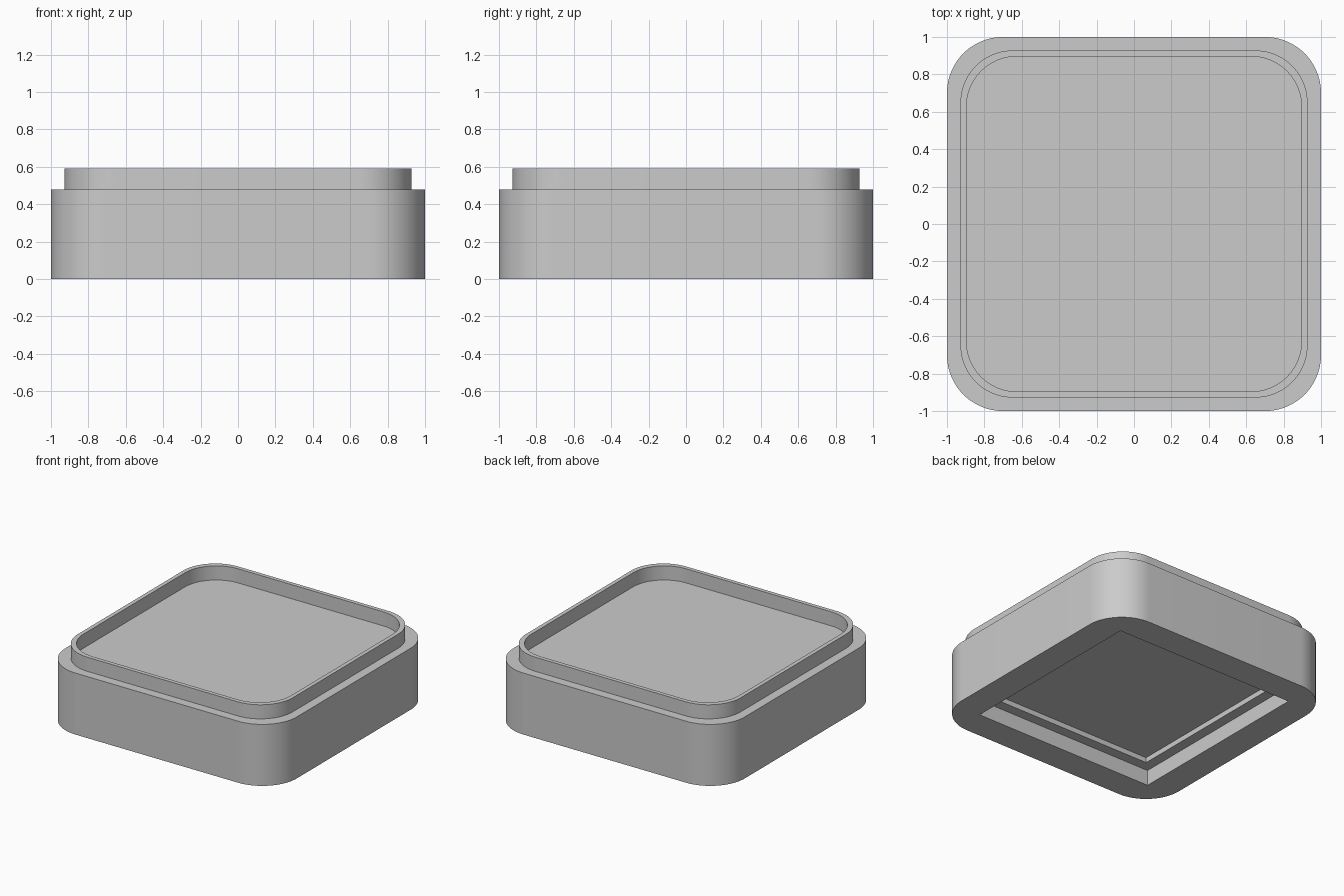
import bpy
import bmesh
import math

cube = bpy.data.objects.get("Cube")
if cube:
    bpy.data.objects.remove(cube, do_unlink=True)

ARC_STEPS = 24

grey = bpy.data.materials.new("plain_grey")
grey.use_nodes = True
grey.diffuse_color = (0.6, 0.6, 0.6, 1)
grey.node_tree.nodes["Principled BSDF"].inputs["Base Color"].default_value = grey.diffuse_color


def rounded_square(bm, half, radius, z):
    """Ring of vertices; a zero radius gives sharp corners."""
    ring = []
    for corner in range(4):
        mid = math.radians(45 + 90 * corner)
        cx = math.copysign(half - radius, math.cos(mid))
        cy = math.copysign(half - radius, math.sin(mid))
        for i in range(ARC_STEPS + 1):
            a = math.pi / 2 * (corner + i / ARC_STEPS)
            ring.append(bm.verts.new((cx + radius * math.cos(a), cy + radius * math.sin(a), z)))
    return ring


def loft(name, sections, capped):
    """Join a chain of (half width, corner radius, height) sections into a shell."""
    bm = bmesh.new()
    rings = [rounded_square(bm, *s) for s in sections]
    for a, b in zip(rings, rings[1:]):
        for i in range(len(a)):
            j = (i + 1) % len(a)
            bm.faces.new((a[i], a[j], b[j], b[i]))
    if capped:
        bm.faces.new(rings[0][::-1])
        bm.faces.new(rings[-1])
    bmesh.ops.remove_doubles(bm, verts=bm.verts, dist=0.0001)
    mesh = bpy.data.meshes.new(name)
    bm.to_mesh(mesh)
    bm.free()
    mesh.materials.append(grey)
    obj = bpy.data.objects.new(name, mesh)
    bpy.context.collection.objects.link(obj)
    bpy.ops.object.select_all(action="DESELECT")
    obj.select_set(True)
    bpy.context.view_layer.objects.active = obj
    bpy.ops.object.shade_smooth_by_angle(angle=math.radians(30))
    return obj


# Base block with a stepped square recess underneath
loft("base_block", [
    (0.695, 0, 0.16),
    (0.695, 0, 0.12),
    (0.775, 0, 0.12),
    (0.775, 0, 0),
    (1, 0.3, 0),
    (1, 0.3, 0.48),
], capped=True)

# Thin raised lip around the top tray
loft("raised_lip", [
    (0.928, 0.28, 0.48),
    (0.928, 0.28, 0.59),
    (0.896, 0.27, 0.59),
    (0.896, 0.27, 0.48),
], capped=False)
